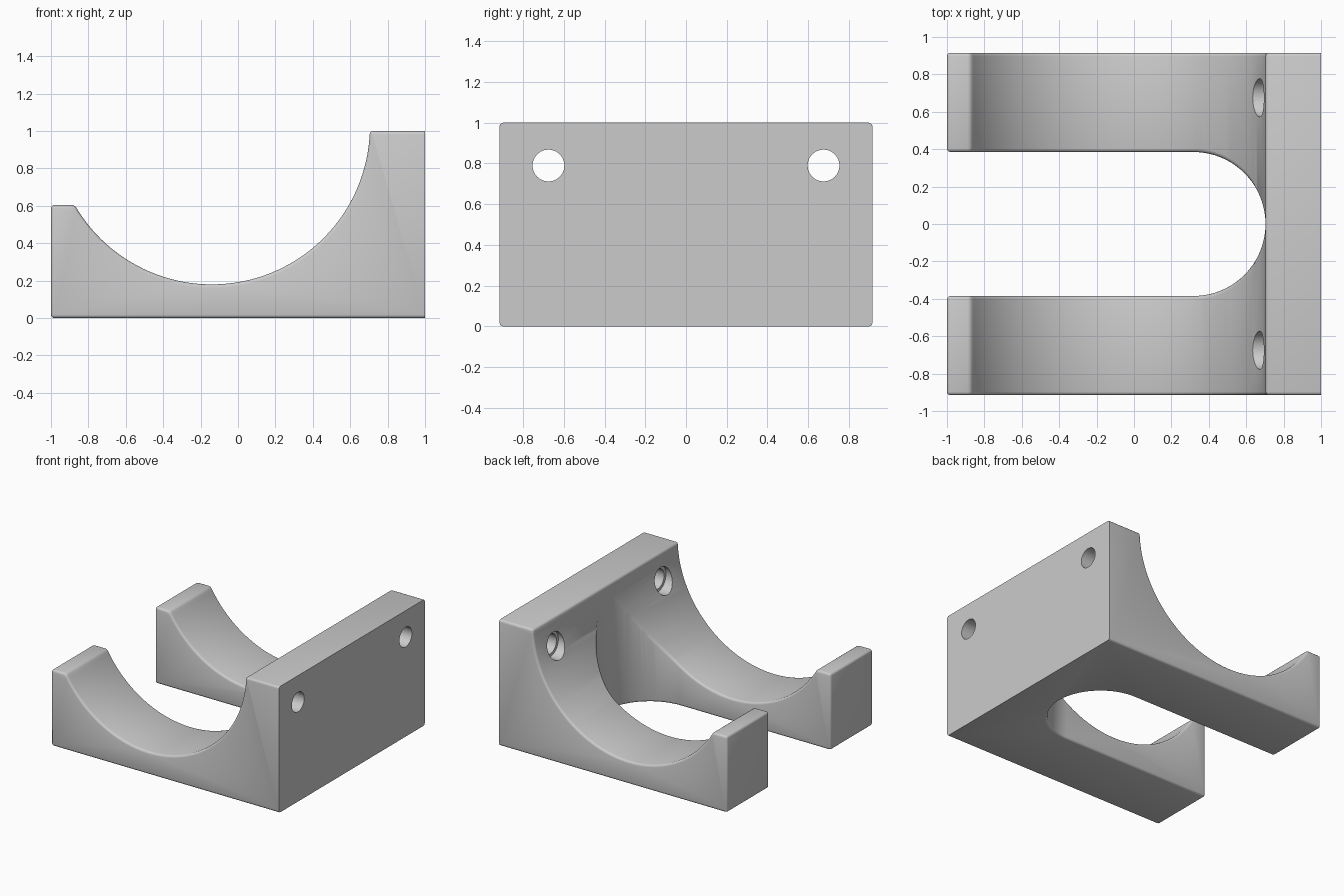
import bpy, bmesh, math

if "Cube" in bpy.data.objects:
    bpy.data.objects.remove(bpy.data.objects["Cube"])

grey = bpy.data.materials.new("grey")
grey.diffuse_color = (0.6, 0.6, 0.6, 1)
grey.use_nodes = True
grey.node_tree.nodes["Principled BSDF"].inputs["Base Color"].default_value = grey.diffuse_color

HALF_Y = 0.915               # half depth of the block
CX, CZ, R = -0.14, 1.025, 0.845   # cradle arc
SLOT_R, SLOT_END = 0.385, 0.703   # open slot between the arms
BEVEL = 0.018


def prism(name, points, direction):
    """Extrude a closed outline of 3D points along a vector."""
    bm = bmesh.new()
    face = bm.faces.new([bm.verts.new(p) for p in points])
    new = bmesh.ops.extrude_face_region(bm, geom=[face])["geom"]
    bmesh.ops.translate(bm, vec=direction,
                        verts=[v for v in new if isinstance(v, bmesh.types.BMVert)])
    bmesh.ops.recalc_face_normals(bm, faces=bm.faces)
    mesh = bpy.data.meshes.new(name)
    bm.to_mesh(mesh)
    bm.free()
    obj = bpy.data.objects.new(name, mesh)
    bpy.context.collection.objects.link(obj)
    return obj


def cut(target, cutter):
    """Apply a boolean difference, then remove the cutter."""
    mod = target.modifiers.new("cut", "BOOLEAN")
    mod.operation, mod.solver, mod.object = "DIFFERENCE", "EXACT", cutter
    bpy.context.view_layer.objects.active = target
    bpy.ops.object.modifier_apply(modifier=mod.name)
    bpy.data.objects.remove(cutter)


def hole(x0, x1, y, z, r):
    """Round cutter along x."""
    ring = [(x0, y + r * math.cos(a), z + r * math.sin(a))
            for a in (math.tau * i / 40 for i in range(40))]
    return prism("hole_cutter", ring, (x1 - x0, 0, 0))


# Side profile with the cradle arc, extruded through the depth
a0 = math.asin((0.605 - CZ) / R)
a_start, a_end = -math.pi - a0, math.asin((1.0 - CZ) / R)
N = 56
arc = [(CX + R * math.cos(a), -HALF_Y, CZ + R * math.sin(a))
       for a in (a_start + (a_end - a_start) * i / N for i in range(N + 1))]
profile = [(1, -HALF_Y, 1), (1, -HALF_Y, 0), (-1, -HALF_Y, 0), (-1, -HALF_Y, 0.605)] + arc
bracket = prism("cradle_bracket", profile, (0, 2 * HALF_Y, 0))

# Round-ended slot separating the two arms
sx = SLOT_END - SLOT_R
slot = [(-1.2, -SLOT_R, -0.2)]
slot += [(sx + SLOT_R * math.cos(a), SLOT_R * math.sin(a), -0.2)
         for a in (-math.pi / 2 + math.pi * i / 40 for i in range(41))]
slot += [(-1.2, SLOT_R, -0.2)]
cut(bracket, prism("slot_cutter", slot, (0, 0, 1.6)))

# Soft edges everywhere except around the flat mounting face
bm = bmesh.new()
bm.from_mesh(bracket.data)
bmesh.ops.remove_doubles(bm, verts=bm.verts, dist=0.0005)
edges = [e for e in bm.edges
         if len(e.link_faces) == 2
         and e.calc_face_angle(0) > math.radians(38)
         and not all(v.co.x > 0.999 for v in e.verts)]
bmesh.ops.bevel(bm, geom=edges, offset=BEVEL, offset_type="OFFSET", segments=3,
                profile=0.5, affect="EDGES", clamp_overlap=False)
bm.to_mesh(bracket.data)
bm.free()

# Screw holes with a wider counterbore on the cradle side
for y in (-0.675, 0.675):
    cut(bracket, hole(0.4, 1.2, y, 0.79, 0.078))
    cut(bracket, hole(0.4, 0.72, y, 0.79, 0.102))

# Surface finish
bracket.data.materials.clear()
bracket.data.materials.append(grey)
for p in bracket.data.polygons:
    p.material_index = 0
bpy.ops.object.select_all(action="DESELECT")
bracket.select_set(True)
bpy.context.view_layer.objects.active = bracket
bpy.ops.object.shade_smooth_by_angle(angle=math.radians(32))
